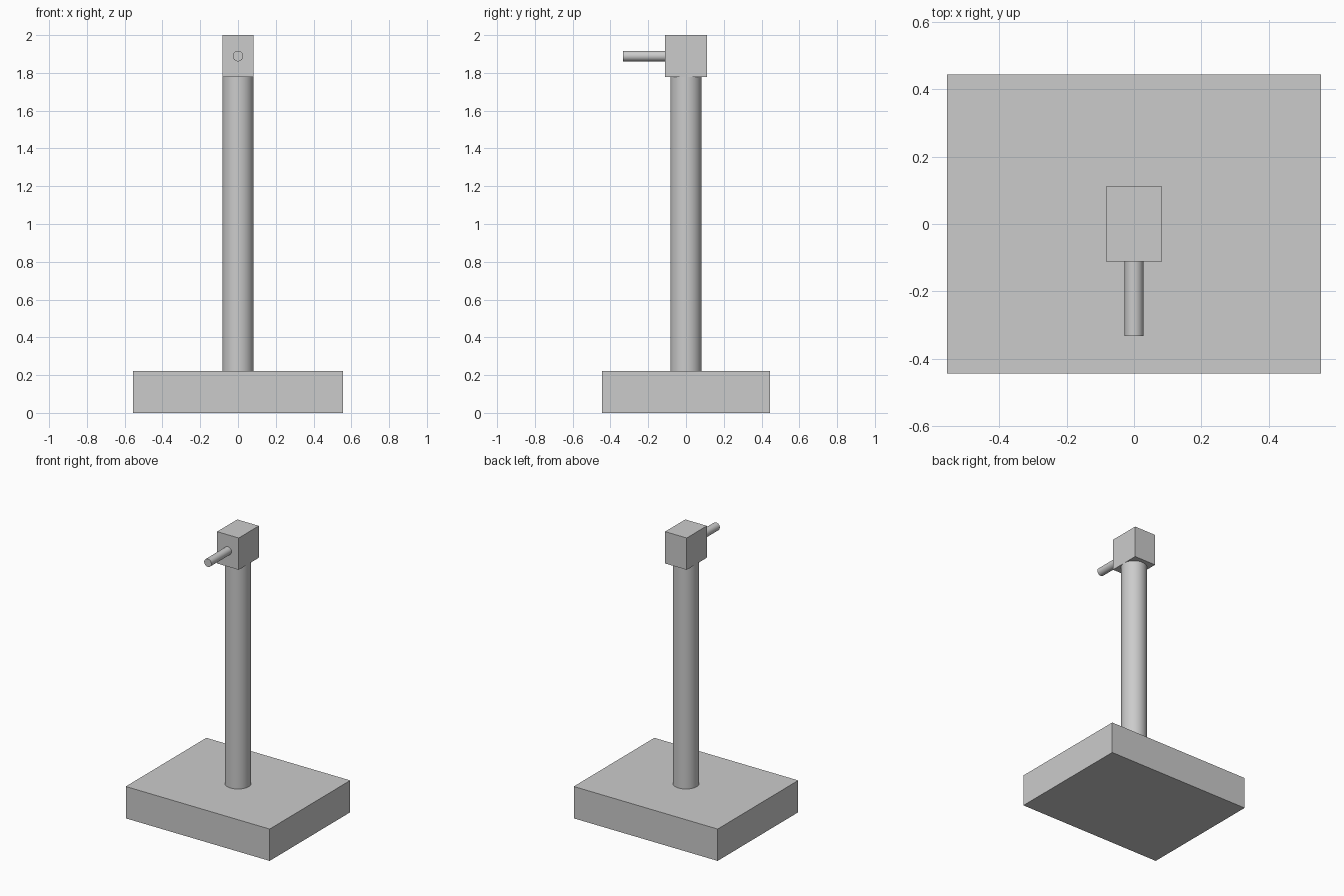
import bpy
import math

cube = bpy.data.objects.get("Cube")
if cube:
    bpy.data.objects.remove(cube, do_unlink=True)

U = 2 / 9  # module all sizes are based on

grey = bpy.data.materials.new("light_grey")
grey.use_nodes = True
colour = (0.6, 0.6, 0.6, 1)
grey.diffuse_color = colour
grey.node_tree.nodes["Principled BSDF"].inputs["Base Color"].default_value = colour


def finish(name):
    obj = bpy.context.object
    obj.name = name
    obj.data.materials.append(grey)
    return obj


def box(name, size, z):
    bpy.ops.mesh.primitive_cube_add(size=1, location=(0, 0, z))
    obj = finish(name)
    obj.scale = size
    bpy.ops.object.transform_apply(location=False, rotation=False, scale=True)


def rod(name, radius, length, location, rotation=(0, 0, 0)):
    bpy.ops.mesh.primitive_cylinder_add(
        vertices=64, radius=radius, depth=length,
        location=location, rotation=rotation)
    finish(name)
    bpy.ops.object.shade_smooth_by_angle(angle=math.radians(30))


# Heavy base slab
box("base", (5 * U, 4 * U, U), U / 2)

# Upright column between base and head
rod("column", 0.375 * U, 7 * U, (0, 0, 4.5 * U))

# Block on top of the column
box("head", (0.75 * U, U, U), 8.5 * U)

# Thin pin pointing forward from the head
rod("pin", 0.125 * U, U, (0, -U, 8.5 * U), (math.pi / 2, 0, 0))
